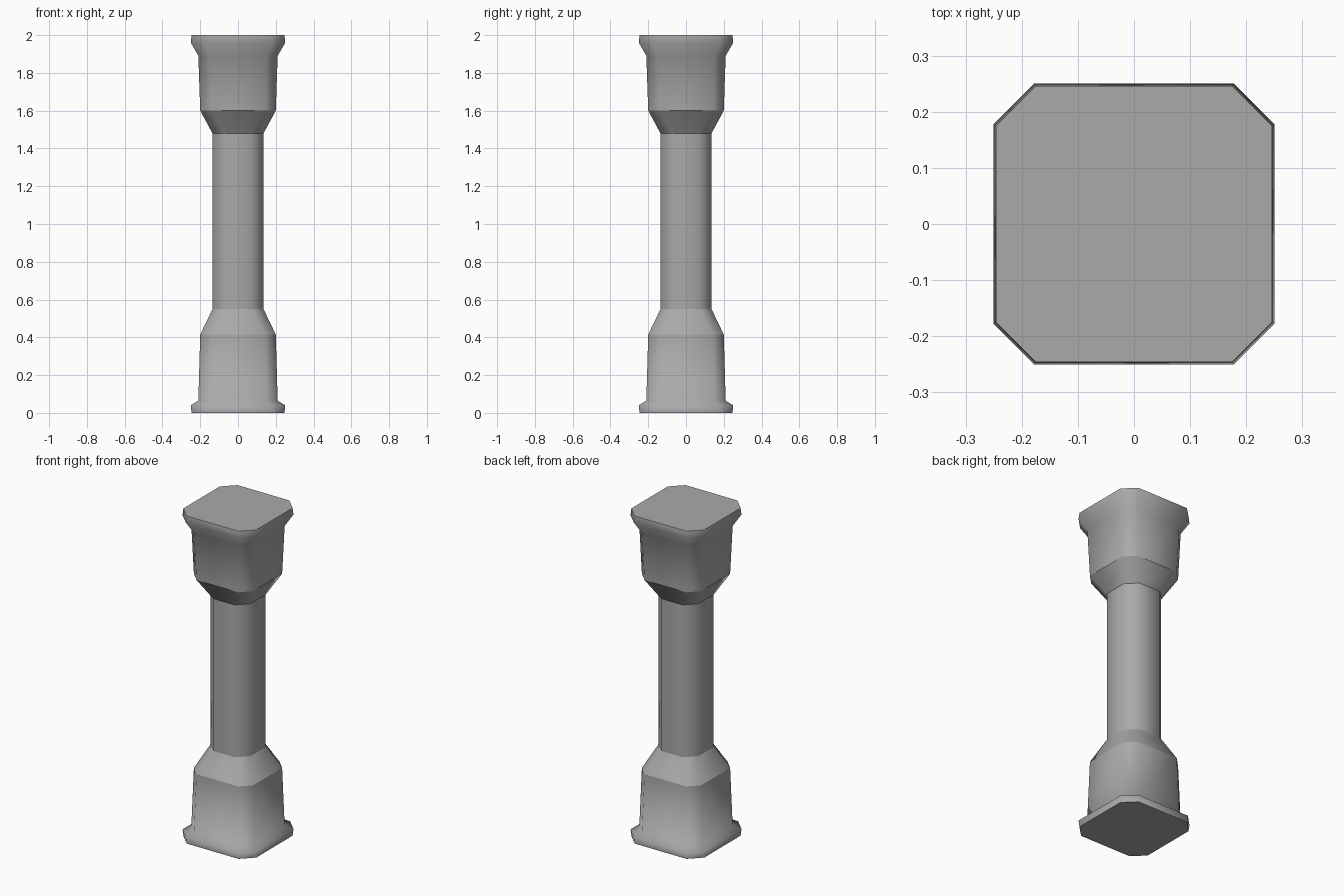
import bpy, bmesh, math

cube = bpy.data.objects.get("Cube")
if cube:
    bpy.data.objects.remove(cube, do_unlink=True)

stone = bpy.data.materials.new("grey stone")
stone.use_nodes = True
GREY = (0.4, 0.4, 0.4, 1)
stone.diffuse_color = GREY
stone.node_tree.nodes["Principled BSDF"].inputs["Base Color"].default_value = GREY


def chamfered_ring(bm, half, flat, z):
    """Square of the given half width with its corners cut back to flat."""
    pts = []
    for i in range(4):
        a = i * math.pi / 2
        for x, y in ((half, -flat), (half, flat)):
            pts.append((x * math.cos(a) - y * math.sin(a),
                        x * math.sin(a) + y * math.cos(a), z))
    return [bm.verts.new(p) for p in pts]


def loft(name, profile, cap_bottom=False, cap_top=False):
    """Skin a stack of (half width, flat half length, height) rings."""
    bm = bmesh.new()
    rings = [chamfered_ring(bm, *p) for p in profile]
    for low, high in zip(rings, rings[1:]):
        for i in range(8):
            j = (i + 1) % 8
            bm.faces.new((low[i], low[j], high[j], high[i]))
    if cap_bottom:
        bm.faces.new(rings[0][::-1])
    if cap_top:
        bm.faces.new(rings[-1])
    mesh = bpy.data.meshes.new(name)
    bm.to_mesh(mesh)
    bm.free()
    mesh.materials.append(stone)
    mesh.shade_smooth()
    mesh.set_sharp_from_angle(angle=math.radians(70))
    obj = bpy.data.objects.new(name, mesh)
    bpy.context.collection.objects.link(obj)
    return obj


# Shared joints between the parts
base_top = (0.20, 0.14, 0.415)
shaft_bottom = (0.135, 0.073, 0.55)
shaft_top = (0.135, 0.073, 1.48)
capital_bottom = (0.20, 0.14, 1.60)

# Base with projecting foot
loft("base_block", [(0.246, 0.175, 0), (0.25, 0.178, 0.04),
                    (0.21, 0.15, 0.065), base_top], cap_bottom=True)
loft("base_shoulder", [base_top, shaft_bottom])
# Slender middle
loft("shaft", [shaft_bottom, shaft_top])
# Capital with flared lip
loft("capital_shoulder", [shaft_top, capital_bottom])
loft("capital_block", [capital_bottom, (0.21, 0.15, 1.89),
                       (0.25, 0.178, 1.96), (0.246, 0.175, 2)], cap_top=True)
